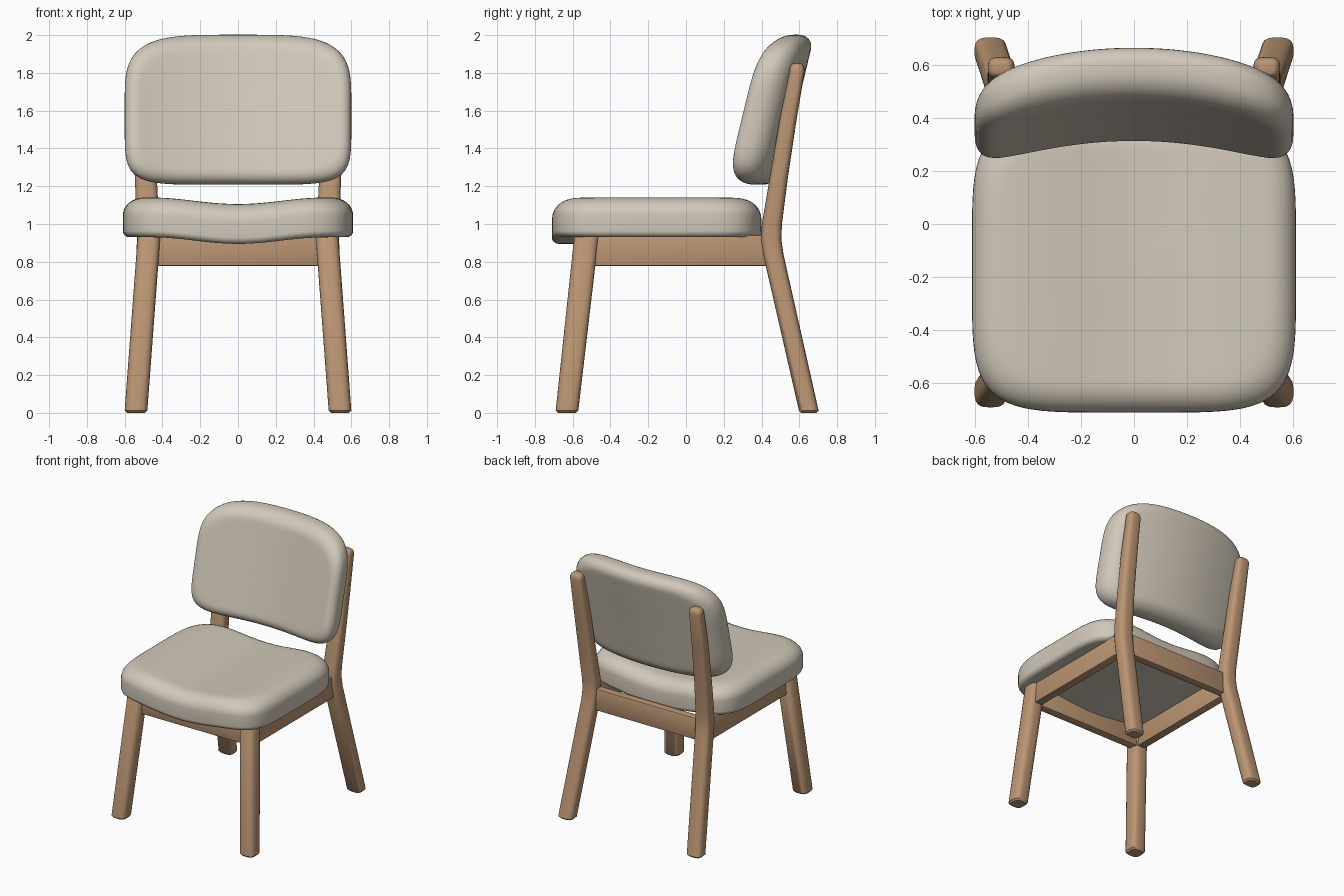
import bpy, bmesh
from math import sin, cos, pi

if "Cube" in bpy.data.objects:
    bpy.data.objects.remove(bpy.data.objects["Cube"])


def material(name, rgb):
    m = bpy.data.materials.new(name)
    m.diffuse_color = (*rgb, 1)
    m.use_nodes = True
    m.node_tree.nodes["Principled BSDF"].inputs["Base Color"].default_value = m.diffuse_color
    return m


fabric = material("cream fabric", (0.64, 0.58, 0.49))
wood = material("light oak", (0.50, 0.305, 0.175))


def skin(name, rings, mat, angle=50):
    """Join closed rings of points; end rings are capped."""
    bm = bmesh.new()
    loops = [[bm.verts.new(p) for p in ring] for ring in rings]
    n = len(loops[0])
    for lo, hi in zip(loops, loops[1:]):
        for i in range(n):
            j = (i + 1) % n
            bm.faces.new((lo[i], lo[j], hi[j], hi[i]))
    bm.faces.new(loops[0][::-1])
    bm.faces.new(loops[-1])
    bmesh.ops.recalc_face_normals(bm, faces=bm.faces)
    return finish(name, bm, mat, angle)


def finish(name, bm, mat, angle):
    mesh = bpy.data.meshes.new(name)
    bm.to_mesh(mesh)
    bm.free()
    ob = bpy.data.objects.new(name, mesh)
    bpy.context.collection.objects.link(ob)
    mesh.materials.append(mat)
    bpy.ops.object.select_all(action='DESELECT')
    ob.select_set(True)
    bpy.context.view_layer.objects.active = ob
    bpy.ops.object.shade_smooth_by_angle(angle=angle * pi / 180)
    return ob


def squircle(count, power, power_neg=None):
    """Unit rounded square; power_neg shapes the half below the axis."""
    pts = []
    for i in range(count):
        t = 2 * pi * (i + 0.5) / count
        c, s = cos(t), sin(t)
        p = power if s > 0 or power_neg is None else power_neg
        r = (abs(c) ** p + abs(s) ** p) ** (-1 / p)
        pts.append((r * c, r * s))
    return pts


def cushion(name, outline, half, thick, low, high, place):
    """Padded slab: low/high are (inset, height) of the edge rounding."""
    prof = []                                   # (scale, inset, w)
    inner = [0.03, 0.2, 0.4, 0.6, 0.8, 0.92]
    prof += [(s, low[0], -thick) for s in inner]
    for k in range(9):
        a = k / 8 * pi / 2
        prof.append((1, low[0] * (1 - sin(a)), -thick + low[1] * (1 - cos(a))))
    for k in range(9):
        a = k / 8 * pi / 2
        prof.append((1, high[0] * (1 - cos(a)), thick - high[1] * (1 - sin(a))))
    prof += [(s, high[0], thick) for s in inner[::-1]]
    rings = [[place(a * (half[0] - i) * s, b * (half[1] - i) * s, w)
              for a, b in outline] for s, i, w in prof]
    return skin(name, rings, fabric, 80)


# Seat cushion, dished across its width
def place_seat(x, y, w):
    dip = cos(pi * min(abs(x), 0.46) / 0.92) ** 2
    return x, y - 0.155, 1.035 + w - 0.035 * dip


cushion("seat", squircle(112, 5), (0.61, 0.555), 0.105,
        (0.035, 0.035), (0.11, 0.095), place_seat)


# Backrest cushion, leaning back and wrapped around the sitter
def place_back(x, z, w):
    return x, 0.488 + w + 0.24 * z - 0.3 * x * x, 1.605 + z


cushion("backrest", squircle(112, 4, 6), (0.6, 0.397), 0.097,
        (0.08, 0.085), (0.08, 0.085), place_back)


# Legs: rounded square section along a bent path, eased at both ends
def leg(name, side, path, round_top):
    sect = squircle(28, 3.2)
    first, last = path[0], path[-1]
    x, y, z, hx, hy = first
    stations = [(x, y, z, hx - 0.012, hy - 0.012), (x, y, z + 0.012, hx, hy)]
    stations += path[1:-1]
    x, y, z, hx, hy = last
    for k in range(6):
        a = k / 5 * pi / 2 * 0.85
        f = 1 - 0.6 * (1 - cos(a))
        stations.append((x, y, z - round_top * (1 - sin(a)), hx * f, hy * f))
    rings = [[(side * (cx + a * sx), cy + b * sy, cz) for a, b in sect]
             for cx, cy, cz, sx, sy in stations]
    skin(name, rings, wood, 40)


front_path = [(0.54, -0.63, 0, 0.06, 0.06),
              (0.47, -0.525, 0.96, 0.06, 0.065)]
rear_path = [(0.54, 0.65, 0, 0.06, 0.052),
             (0.478, 0.462, 0.84, 0.06, 0.054),
             (0.475, 0.45, 0.92, 0.06, 0.055),
             (0.477, 0.455, 1.0, 0.06, 0.053),
             (0.488, 0.492, 1.25, 0.058, 0.048),
             (0.496, 0.54, 1.55, 0.055, 0.045),
             (0.50, 0.588, 1.85, 0.05, 0.04)]
for side, label in ((-1, "left"), (1, "right")):
    leg("front_leg_" + label, side, front_path, 0.01)
    leg("rear_leg_" + label, side, rear_path, 0.04)


# Apron rails joining the legs under the seat
def rail(name, centre, size):
    bm = bmesh.new()
    bmesh.ops.create_cube(bm, size=1)
    for v in bm.verts:
        v.co = [c + p * s for c, p, s in zip(centre, v.co, size)]
    bmesh.ops.bevel(bm, geom=bm.edges[:], offset=0.008, segments=2,
                    affect='EDGES', profile=0.5)
    finish(name, bm, wood, 40)


rail("front_rail", (0, -0.52, 0.86), (0.92, 0.065, 0.165))
rail("rear_rail", (0, 0.45, 0.86), (0.92, 0.06, 0.165))
for side, label in ((-1, "left"), (1, "right")):
    rail("side_rail_" + label, (side * 0.475, -0.035, 0.86), (0.065, 0.94, 0.165))
